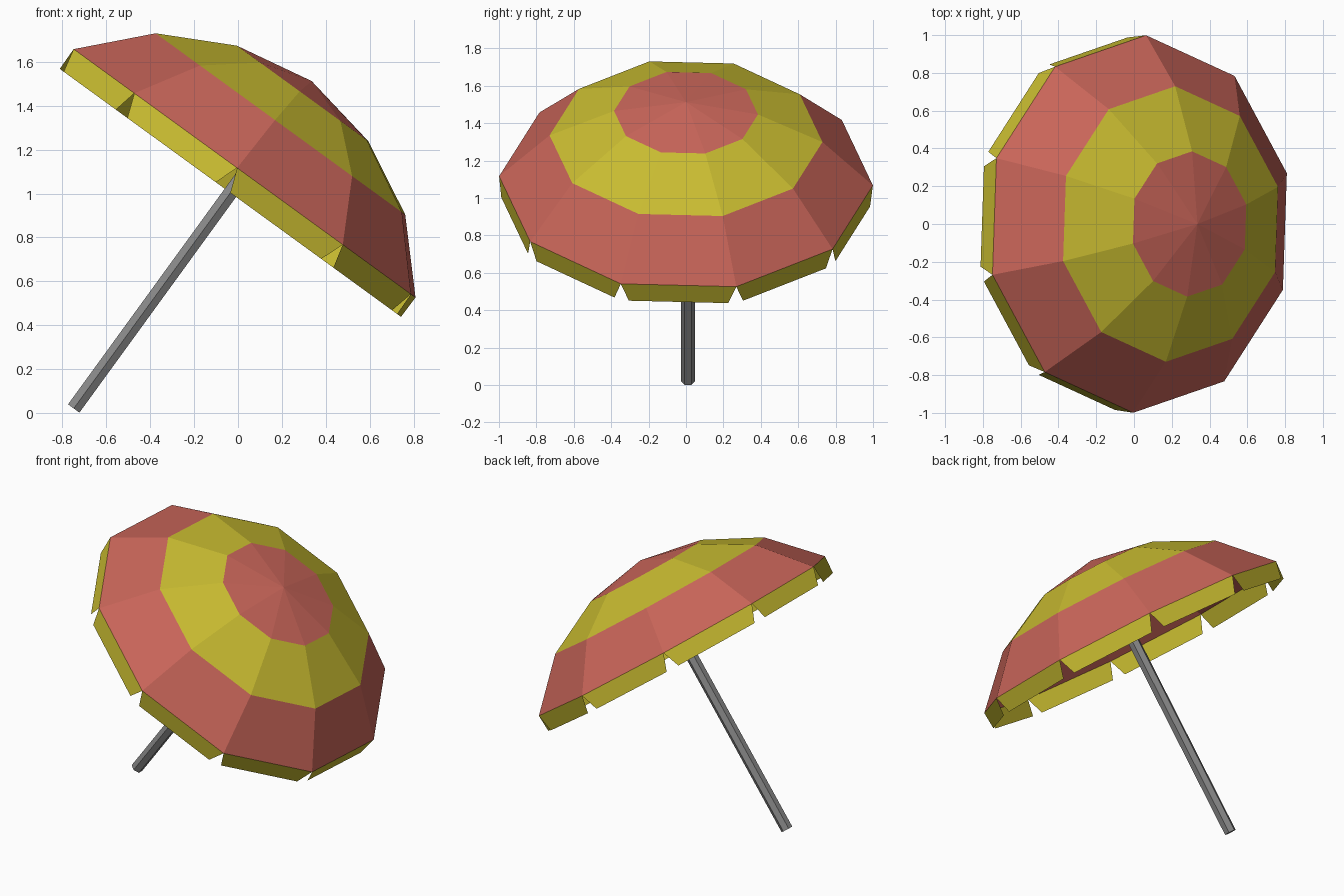
import bpy, bmesh, math
from mathutils import Matrix, Vector

if "Cube" in bpy.data.objects:
    bpy.data.objects.remove(bpy.data.objects["Cube"])

SIDES = 10
OFFSET = math.radians(15.6)
# Local frame: rim centre is the origin, pole axis is local z
TILT = Matrix.Translation((0.03, 0, 1.092)) @ Matrix.Rotation(math.radians(36), 4, 'Y')


def material(name, color):
    m = bpy.data.materials.new(name)
    m.diffuse_color = (*color, 1)
    m.use_nodes = True
    m.node_tree.nodes["Principled BSDF"].inputs["Base Color"].default_value = m.diffuse_color
    return m


def add_object(name, bm, mats=()):
    mesh = bpy.data.meshes.new(name)
    bm.to_mesh(mesh)
    bm.free()
    for m in mats:
        mesh.materials.append(m)
    obj = bpy.data.objects.new(name, mesh)
    obj.matrix_world = TILT
    bpy.context.collection.objects.link(obj)
    return obj


def ring(radius, z):
    return [Vector((radius * math.cos(OFFSET + i * math.tau / SIDES),
                    radius * math.sin(OFFSET + i * math.tau / SIDES), z))
            for i in range(SIDES)]


red = material("red_fabric", (0.58, 0.13, 0.10))
yellow = material("yellow_fabric", (0.58, 0.50, 0.03))

# Canopy: three alternating colour bands up to the apex
bm = bmesh.new()
loops = [[bm.verts.new(p) for p in ring(r, z)]
         for r, z in [(1.0, 0), (0.73, 0.278), (0.385, 0.45)]]
apex = bm.verts.new((0, 0, 0.52))
for i in range(SIDES):
    j = (i + 1) % SIDES
    for band in range(2):
        lo, hi = loops[band], loops[band + 1]
        bm.faces.new((lo[i], lo[j], hi[j], hi[i])).material_index = band
    bm.faces.new((loops[2][i], loops[2][j], apex))
add_object("canopy", bm, (red, yellow))

# Valance: one tapered flap hanging from each rim edge
bm = bmesh.new()
rim = ring(1.0, 0)
drop = Vector((0, 0, -0.11))
for i in range(SIDES):
    a, b = rim[i], rim[(i + 1) % SIDES]
    inset = (b - a).normalized() * 0.043
    corners = (a, a + inset + drop, b - inset + drop, b)
    bm.faces.new([bm.verts.new(p) for p in corners])
add_object("valance_flaps", bm, (yellow,))

# Pole: hexagonal, running from the ground up to just under the apex
bottom, top = -1.325, 0.5
bm = bmesh.new()
bmesh.ops.create_cone(
    bm, cap_ends=True, segments=6, radius1=0.037, radius2=0.037, depth=top - bottom,
    matrix=Matrix.Translation((0, 0.01, (top + bottom) / 2)))
xs = [v.co.y for v in bm.verts]
add_object("pole", bm, (material("dark_metal", (0.25, 0.25, 0.25)),))
